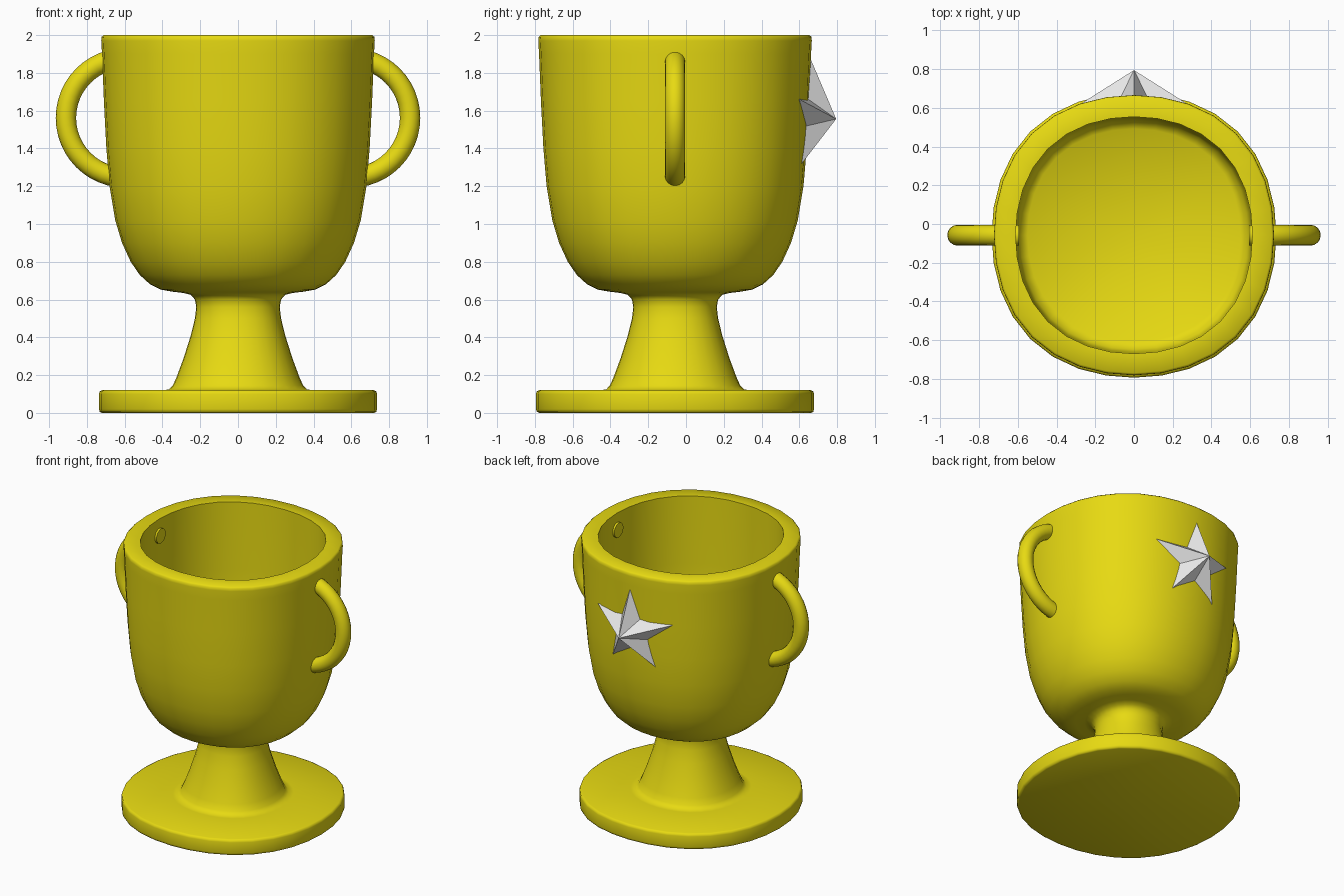
import bpy, bmesh
from math import sin, cos, pi, radians, atan2

cube = bpy.data.objects.get("Cube")
if cube:
    bpy.data.objects.remove(cube, do_unlink=True)

AXIS_Y = -0.058


def material(name, rgb):
    m = bpy.data.materials.new(name)
    m.use_nodes = True
    m.diffuse_color = (*rgb, 1)
    m.node_tree.nodes["Principled BSDF"].inputs["Base Color"].default_value = (*rgb, 1)
    return m


gold = material("yellow gold", (0.8, 0.7, 0.006))
silver = material("pale silver", (0.8, 0.8, 0.8))


def finish(name, bm, mat, smooth=None):
    bmesh.ops.remove_doubles(bm, verts=bm.verts, dist=1e-4)
    bmesh.ops.recalc_face_normals(bm, faces=bm.faces)
    me = bpy.data.meshes.new(name)
    bm.to_mesh(me)
    bm.free()
    me.materials.append(mat)
    ob = bpy.data.objects.new(name, me)
    bpy.context.collection.objects.link(ob)
    if smooth:
        bpy.ops.object.select_all(action="DESELECT")
        ob.select_set(True)
        bpy.context.view_layer.objects.active = ob
        bpy.ops.object.shade_smooth_by_angle(angle=radians(smooth))
    return ob


# Turned body: foot, stem, bowl, rim and hollow, in one profile
foot = [(0, 0), (.72, 0), (.732, .006), (.736, .02), (.736, .1), (.732, .114),
        (.72, .12), (.4, .12)]
stem = [(.365, .124), (.345, .145), (.325, .19), (.288, .29), (.25, .41), (.228, .5),
        (.221, .56), (.228, .6), (.25, .625), (.29, .635)]
bowl = [(.35, .642), (.41, .653), (.465, .68), (.52, .73), (.568, .8), (.614, .9),
        (.65, 1.02), (.68, 1.2), (.697, 1.4), (.71, 1.65), (.72, 1.9), (.724, 1.97)]
rim = [(.723, 1.99), (.712, 2), (.612, 2)]
hollow = [(.612, 1.5), (.605, 1.1), (.59, 1.03), (.55, 1), (0, 1)]

bm = bmesh.new()
vs = [bm.verts.new((r, 0, z)) for r, z in foot + stem + bowl + rim + hollow]
es = [bm.edges.new(p) for p in zip(vs, vs[1:])]
bmesh.ops.spin(bm, geom=vs + es, cent=(0, 0, 0), axis=(0, 0, 1), angle=2 * pi, steps=32)
# The round is slightly squared, fuller on the diagonals
for v in bm.verts:
    bulge = 1 + .015 * (1 - cos(4 * atan2(v.co.y, v.co.x)))
    v.co.x *= bulge
    v.co.y *= bulge
finish("cup_body", bm, gold, 60).location.y = AXIS_Y


# Half-ring handles, mirrored on both sides
def handle(name, side):
    bm = bmesh.new()
    arc, ring, major, minor = 24, 16, .316, .054
    loops = []
    for i in range(arc + 1):
        a = -pi / 2 + pi * i / arc
        loop = []
        for j in range(ring):
            b = 2 * pi * j / ring
            d = major + minor * cos(b)
            loop.append(bm.verts.new((side * (.595 + d * cos(a)),
                                      AXIS_Y + minor * sin(b), 1.562 + d * sin(a))))
        loops.append(loop)
    for p, q in zip(loops, loops[1:]):
        for j in range(ring):
            k = (j + 1) % ring
            bm.faces.new((p[j], p[k], q[k], q[j]))
    for end in (loops[0], loops[-1]):
        bm.faces.new(end)
    finish(name, bm, gold, 45)


handle("left_handle", 1)
handle("right_handle", -1)

# Faceted star on the back of the bowl
bm = bmesh.new()
tips = [(.32, .657), (.325, .6), (.31, .605), (.31, .605), (.325, .6)]
outline = []
for i in range(10):
    a = pi / 2 + i * pi / 5
    r, y = (.135, .635) if i % 2 else tips[i // 2]
    outline.append(bm.verts.new((r * cos(a), y, 1.56 + r * sin(a))))
peak = bm.verts.new((0, .795, 1.556))
back = bm.verts.new((0, .58, 1.556))
for p, q in zip(outline, outline[1:] + outline[:1]):
    bm.faces.new((p, q, peak))
    bm.faces.new((q, p, back))
finish("back_star", bm, silver)
